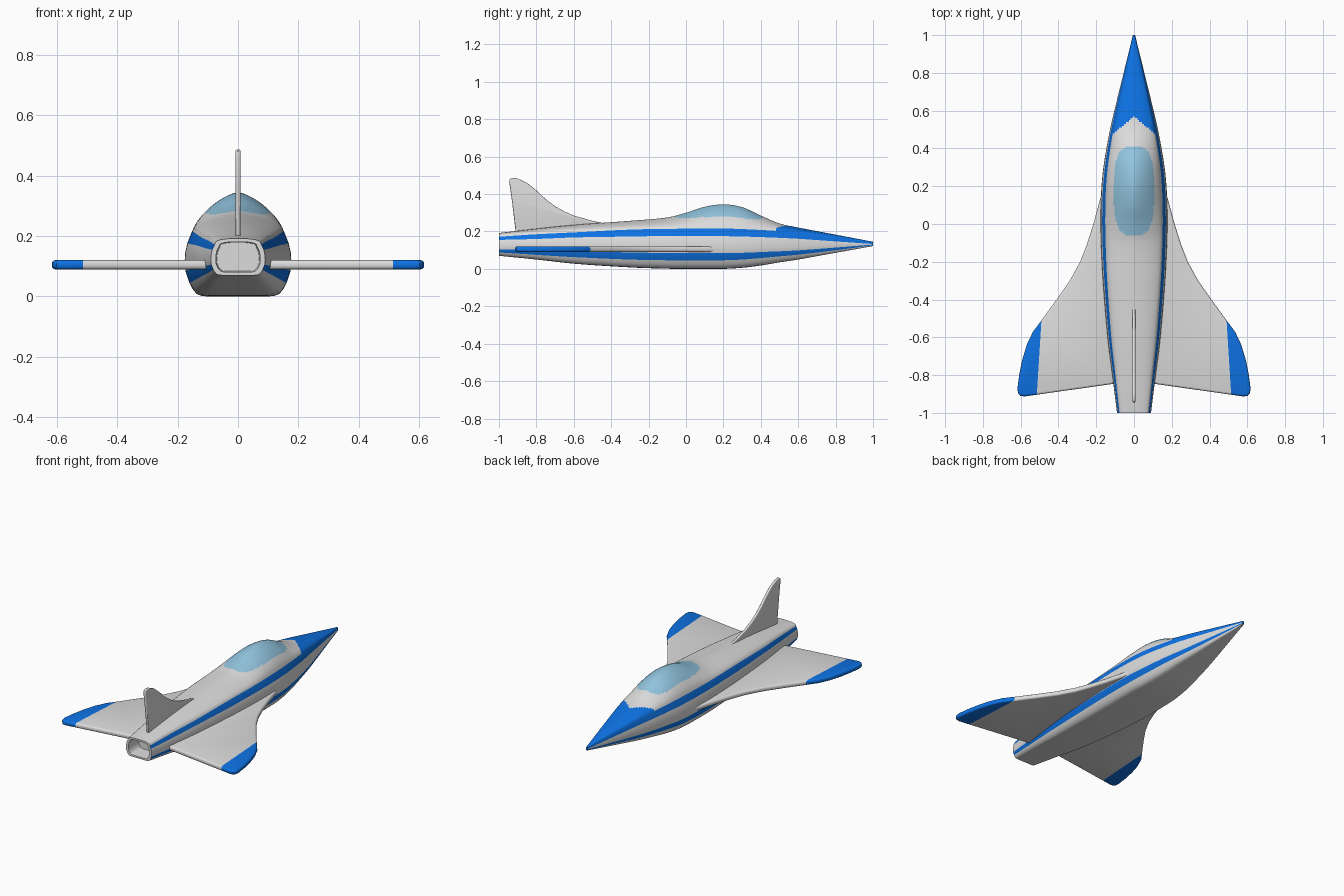
import bpy, bmesh
from mathutils import Vector

if "Cube" in bpy.data.objects:
    bpy.data.objects.remove(bpy.data.objects["Cube"])


def material(name, rgb):
    m = bpy.data.materials.new(name)
    m.diffuse_color = (*rgb, 1)
    m.use_nodes = True
    m.node_tree.nodes["Principled BSDF"].inputs["Base Color"].default_value = m.diffuse_color
    return m


GREY = material("light grey", (0.72, 0.72, 0.72))
BLUE = material("bright blue", (0.004, 0.17, 0.78))
GLASS = material("pale blue glass", (0.29, 0.56, 0.74))


def finish(bm, name, angle=0.7):
    bmesh.ops.recalc_face_normals(bm, faces=bm.faces)
    me = bpy.data.meshes.new(name)
    bm.to_mesh(me)
    bm.free()
    ob = bpy.data.objects.new(name, me)
    bpy.context.collection.objects.link(ob)
    for m in (GREY, BLUE, GLASS):
        me.materials.append(m)
    bpy.ops.object.select_all(action='DESELECT')
    ob.select_set(True)
    bpy.context.view_layer.objects.active = ob
    bpy.ops.object.shade_smooth_by_angle(angle=angle)
    return ob


# Fuselage stations: y, half width, bottom, lower stripe, upper stripe, top, roundness
STATIONS = [
    (-1.0, .090, .070, .088, .105, .155, .172, .192, 2.6),
    (-0.8, .115, .050, .075, .100, .160, .185, .215, 2.2),
    (-0.6, .140, .028, .063, .095, .168, .195, .235, 1.9),
    (-0.3, .165, .008, .050, .088, .173, .210, .257, 1.7),
    (-0.1, .175, .001, .046, .085, .176, .214, .275, 1.55),
    (0.0, .177, .000, .045, .085, .176, .215, .300, 1.5),
    (0.1, .176, .000, .045, .085, .176, .216, .332, 1.45),
    (0.2, .172, .000, .046, .085, .175, .216, .345, 1.45),
    (0.3, .162, .006, .050, .086, .173, .213, .330, 1.45),
    (0.4, .146, .018, .058, .090, .170, .208, .285, 1.5),
    (0.5, .127, .035, .067, .094, .166, .202, .243, 1.7),
    (0.6, .104, .050, .076, .099, .161, .192, .221, 1.8),
    (0.8, .055, .086, .100, .114, .147, .166, .183, 1.9),
    (1.0, .006, .122, .126, .130, .133, .138, .145, 2.0)]
UP = 22


def station(y):
    """Smooth (Hermite) interpolation between the stations."""
    S = STATIONS
    i = max(k for k in range(len(S) - 1) if S[k][0] <= y + 1e-9)
    a, b = S[i], S[i + 1]
    p, n = S[max(i - 1, 0)], S[min(i + 2, len(S) - 1)]
    h = b[0] - a[0]
    t = (y - a[0]) / h
    out = []
    for c in range(1, 9):
        m0 = (b[c] - p[c]) / (b[0] - p[0]) * h
        m1 = (n[c] - a[c]) / (n[0] - a[0]) * h
        out.append((2*t**3 - 3*t*t + 1) * a[c] + (t**3 - 2*t*t + t) * m0
                   + (3*t*t - 2*t**3) * b[c] + (t**3 - t*t) * m1)
    return out


def section(y):
    w, zb, s1, s2, s3, s4, zt, e = station(y)
    d, g = s1 - zb, s3 - s2
    half = [(0, zb), (.3*w, zb), (.58*w, zb), (.70*w, zb + .06*d), (.78*w, zb + .2*d),
            (.85*w, zb + .55*d), (.91*w, s1), (.985*w, s2), (w, s2 + .3*g),
            (.99*w, s2 + .65*g), (.95*w, s3), (.86*w, s4)]
    for k in range(1, UP + 1):
        f = 1 - k / UP
        half.append((.86*w*f, s4 + (zt - s4) * (1 - f**e) ** (1/e)))
    return half + [(-x, z) for x, z in half[-2:0:-1]]


bm = bmesh.new()
N = 200
rings = []
for i in range(N + 1):
    y = -1 + 2 * i / N
    rings.append([bm.verts.new((x, y, z)) for x, z in section(y)])
cnt = len(rings[0])
half_n = cnt // 2
for i in range(N):
    for j in range(cnt):
        k = (j + 1) % cnt
        f = bm.faces.new((rings[i][j], rings[i][k], rings[i+1][k], rings[i+1][j]))
        c = f.calc_center_median()
        strip = j if j < half_n else cnt - 1 - j
        # stripes, blue upper nose and canopy glass
        if strip in (6, 10) or (strip > 10 and c.y > .57 - .85 * abs(c.x)):
            f.material_index = 1
        elif strip > 11 and abs(c.x / .108)**3 + abs((c.y - .175) / .237)**3 < 1:
            f.material_index = 2
tip = bm.faces.new(rings[-1])
tip.material_index = 1
# hollow exhaust
prev = rings[0]
for y, s in ((-1, .82), (-.9, .78)):
    ring = [bm.verts.new((v.co.x * s, y, .131 + (v.co.z - .131) * s)) for v in rings[0]]
    for j in range(cnt):
        k = (j + 1) % cnt
        bm.faces.new((prev[j], prev[k], ring[k], ring[j]))
    prev = ring
bm.faces.new(prev)
finish(bm, "fuselage")


def plate(points, offset, bev):
    """Rounded-edge plate from a closed outline."""
    b = bmesh.new()
    f = b.faces.new([b.verts.new(p) for p in points])
    r = bmesh.ops.extrude_face_region(b, geom=[f])
    vs = [v for v in r['geom'] if isinstance(v, bmesh.types.BMVert)]
    bmesh.ops.translate(b, verts=vs, vec=offset)
    rim = {e for fc in b.faces if len(fc.verts) > 4 for e in fc.edges}
    bmesh.ops.bevel(b, geom=list(rim), offset=bev, segments=3, profile=.5, affect='EDGES')
    return b


# Wings with blue tips
outline = [(.05, .22), (.15, .22), (.18, .13), (.215, 0), (.25, -.11), (.285, -.2), (.34, -.3),
           (.41, -.4), (.49, -.51), (.535, -.57), (.568, -.64), (.592, -.72), (.608, -.8),
           (.617, -.87), (.614, -.895), (.602, -.91), (.58, -.913), (.1, -.845), (.05, -.84)]
bm = plate([(x, y, .09) for x, y in outline], (0, 0, .03), .011)
cut_co, cut_no = Vector((.49, -.51, 0)), Vector((.4, .025, 0)).normalized()
bmesh.ops.bisect_plane(bm, geom=bm.verts[:] + bm.edges[:] + bm.faces[:],
                       plane_co=cut_co, plane_no=cut_no)
for f in bm.faces:
    f.material_index = int((f.calc_center_median() - cut_co).dot(cut_no) > 0)
wing = finish(bm, "wings")
wing.modifiers.new("mirror", 'MIRROR')

# Tail fin
fin = [(-.91, .19), (-.93, .36), (-.945, .465), (-.942, .48), (-.93, .487), (-.9, .483),
       (-.85, .46), (-.8, .42), (-.75, .373), (-.7, .335), (-.65, .307), (-.6, .285),
       (-.5, .257), (-.43, .243), (-.43, .22)]
bm = plate([(-.008, y, z) for y, z in fin], (.016, 0, 0), .005)
finish(bm, "tail_fin")
